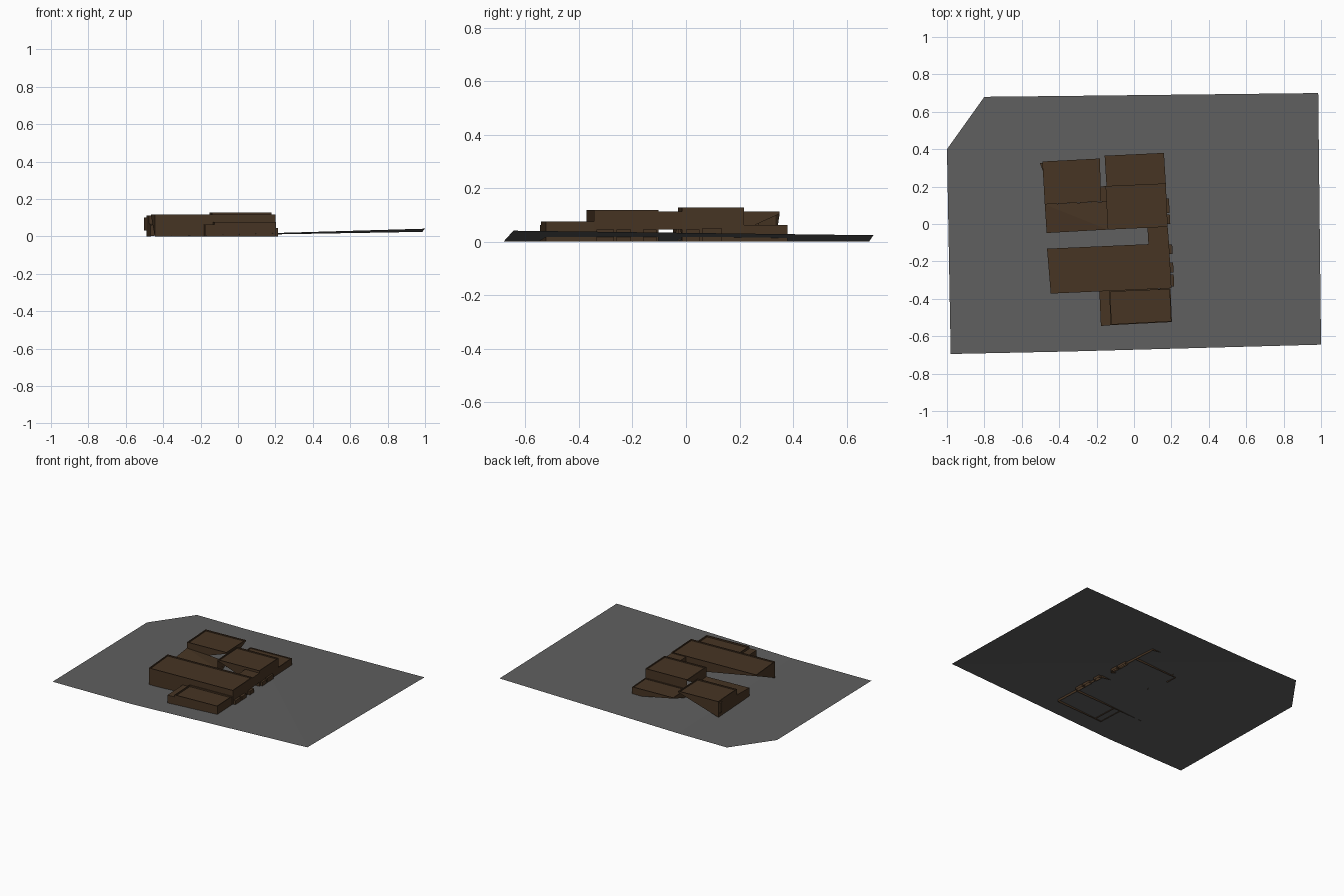
import bpy, bmesh
from mathutils import Vector

if "Cube" in bpy.data.objects:
    bpy.data.objects.remove(bpy.data.objects["Cube"])


def material(name, rgb):
    m = bpy.data.materials.new(name)
    m.diffuse_color = (*rgb, 1)
    m.use_nodes = True
    m.node_tree.nodes["Principled BSDF"].inputs["Base Color"].default_value = m.diffuse_color
    return m


BROWN = material("dark_brown_cladding", (0.063, 0.035, 0.017))
GREY = material("grey_ground", (0.115, 0.115, 0.115))


def finish(bm, name, mat):
    me = bpy.data.meshes.new(name)
    bm.to_mesh(me)
    bm.free()
    me.materials.append(mat)
    ob = bpy.data.objects.new(name, me)
    bpy.context.collection.objects.link(ob)
    return ob


def block(name, corners, top, bottom=0.0, rim=0.0, walls="FFFF", closed=False):
    """Roofed volume on a quad plan (SW, SE, NE, NW) with an optional parapet.
    walls = S, E, N, W: F full, L / R triangle reaching the ground at the
    start / end corner, - open."""
    bm = bmesh.new()
    mid = sum((Vector(c) for c in corners), Vector((0, 0))) / 4
    tops = top if isinstance(top, tuple) else (top,) * 4

    def ring(zs, inset=0.0):
        pts = []
        for c, z in zip(corners, zs):
            d = Vector(c) - mid
            p = mid + Vector((d.x - inset * (1 if d.x > 0 else -1),
                              d.y - inset * (1 if d.y > 0 else -1)))
            pts.append(bm.verts.new((p.x, p.y, z)))
        return pts

    low = ring((bottom,) * 4)
    deck = ring([z - rim for z in tops])
    roof = deck
    if rim:
        outer, inner = ring(tops), ring(tops, 0.006)
        roof = ring([z - rim for z in tops], 0.006)
    for i in range(4):
        j = (i + 1) % 4
        if rim:
            bm.faces.new((deck[i], deck[j], outer[j], outer[i]))
            bm.faces.new((outer[i], outer[j], inner[j], inner[i]))
            bm.faces.new((inner[i], inner[j], roof[j], roof[i]))
        w = walls[i]
        if w == "F":
            bm.faces.new((low[i], low[j], deck[j], deck[i]))
        elif w == "L":
            bm.faces.new((low[i], deck[j], deck[i]))
        elif w == "R":
            bm.faces.new((low[j], deck[j], deck[i]))
    bm.faces.new((roof[0], roof[1], roof[3]))
    bm.faces.new((roof[1], roof[2], roof[3]))
    if closed:
        bm.faces.new(low[::-1])
    loose = [v for v in bm.verts if not v.link_faces]
    bmesh.ops.delete(bm, geom=loose, context="VERTS")
    return finish(bm, name, BROWN)


# Ground: level strip on the left, gentle rise to the right
bm = bmesh.new()
g = [bm.verts.new(p) for p in (
    (-0.98, -0.695, 0), (-0.36, -0.682, 0), (1, -0.645, 0.041),
    (0.985, 0.70, 0.024), (-0.42, 0.684, 0), (-0.80, 0.68, 0), (-1, 0.40, 0))]
for idx in ((0, 1, 4, 5, 6), (1, 2, 4), (2, 3, 4)):
    bm.faces.new([g[i] for i in idx])
finish(bm, "ground", GREY)

# Long front wing
block("long_wing", ((-0.445, -0.372), (0.20, -0.343), (0.187, -0.103), (-0.465, -0.132)),
      0.118, rim=0.008, walls="FFLR")

# Low front annex with its side step
block("front_annex", ((-0.125, -0.541), (0.203, -0.524), (0.195, -0.344), (-0.133, -0.357)),
      0.076, rim=0.01, walls="FFFF")
block("front_annex_step", ((-0.177, -0.545), (-0.125, -0.541), (-0.133, -0.357), (-0.185, -0.360)),
      0.062, walls="F-FF")

# Raised bridge between the two halves
block("bridge", ((0.077, -0.108), (0.187, -0.103), (0.180, -0.015), (0.072, -0.02)),
      0.112, bottom=0.046, closed=True)

# Right rear: tall block and low block behind it
block("tall_block", ((-0.14, -0.03), (0.180, -0.015), (0.17, 0.217), (-0.152, 0.203)),
      0.128, rim=0.008, walls="RFFR")
block("rear_block", ((-0.147, 0.203), (0.17, 0.217), (0.160, 0.38), (-0.157, 0.365)),
      0.062, rim=0.005, walls="-FLR")

# Left rear: raised roof, lower lean-to in front, link to the tall block
block("left_block", ((-0.477, 0.105), (-0.175, 0.12), (-0.183, 0.35), (-0.49, 0.334)),
      0.112, rim=0.008, walls="LLRF")
block("left_lean_to", ((-0.467, -0.048), (-0.14, -0.03), (-0.147, 0.12), (-0.477, 0.105)),
      (0.06, 0.06, 0.048, 0.07), walls="L--F")
block("left_link", ((-0.178, 0.12), (-0.147, 0.12), (-0.152, 0.203), (-0.182, 0.2)),
      0.06, walls="--FF")
block("left_corner_fin", ((-0.482, 0.27), (-0.478, 0.27), (-0.488, 0.325), (-0.503, 0.325)),
      0.10, bottom=0.03, closed=True)

# Small steps along the right facade
for n, (x, y0, y1, z) in enumerate(((0.168, 0.06, 0.135, 0.05), (0.172, 0.0, 0.05, 0.045),
                                    (0.185, -0.16, -0.11, 0.045), (0.19, -0.26, -0.205, 0.045),
                                    (0.193, -0.335, -0.27, 0.045))):
    block(f"facade_step_{n + 1}", ((x, y0), (x + 0.022, y0), (x + 0.019, y1), (x - 0.003, y1)),
          z, bottom=0.0)
